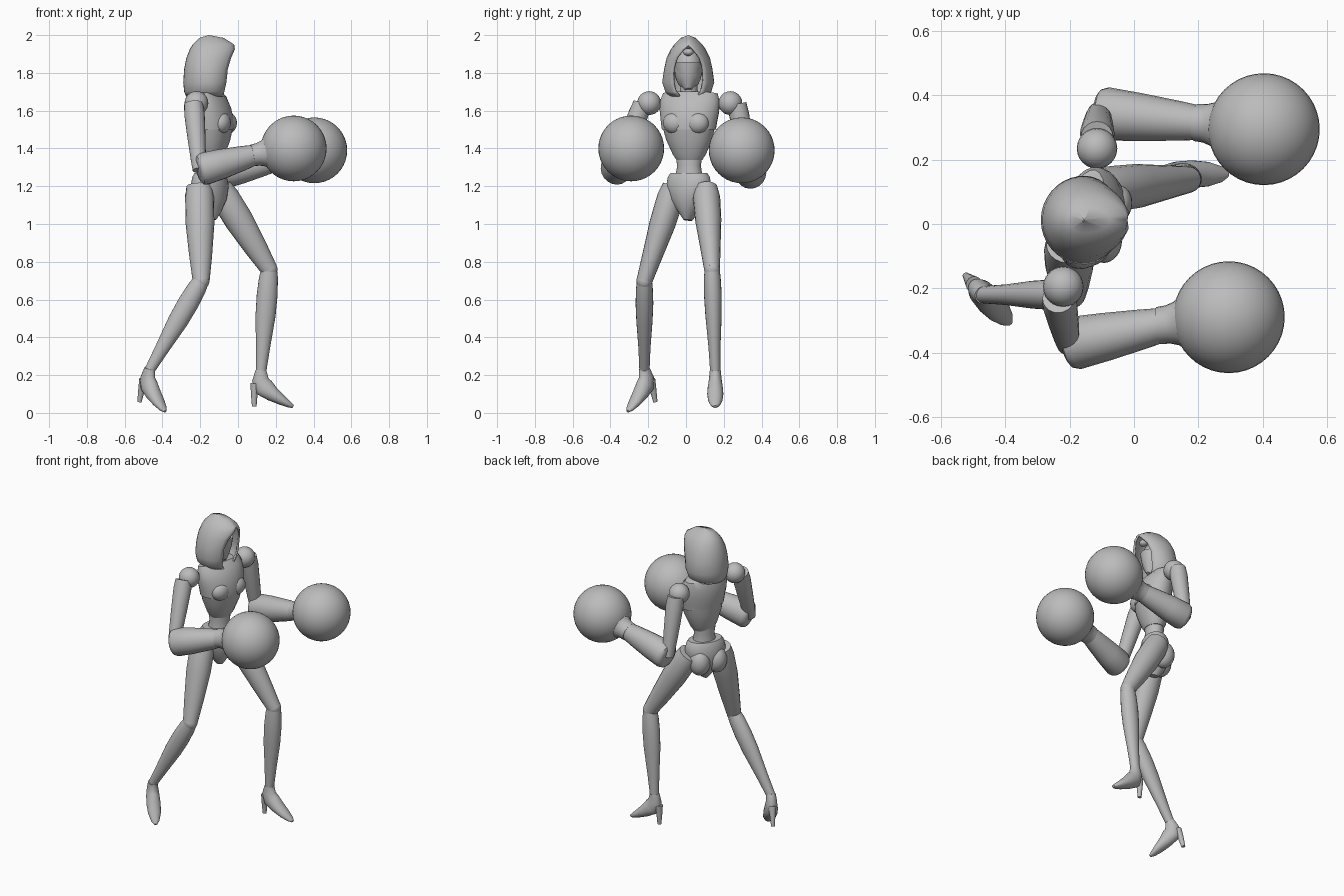
import bpy
import bmesh
from math import cos, sin, pi, radians
from mathutils import Vector, Matrix

default_cube = bpy.data.objects.get("Cube")
if default_cube:
    bpy.data.objects.remove(default_cube, do_unlink=True)

grey = bpy.data.materials.new("plain grey")
grey.use_nodes = True
grey.diffuse_color = (.5, .5, .5, 1)
grey.node_tree.nodes["Principled BSDF"].inputs["Base Color"].default_value = grey.diffuse_color

FORWARD = Vector((1, 0, 0))
UP = Vector((0, 0, 1))


def turned(yaw):
    """Forward direction turned about the vertical."""
    return Matrix.Rotation(radians(yaw), 3, "Z") @ FORWARD


def finish(obj, angle=40):
    obj.data.materials.append(grey)
    bpy.ops.object.select_all(action="DESELECT")
    obj.select_set(True)
    bpy.context.view_layer.objects.active = obj
    bpy.ops.object.shade_smooth_by_angle(angle=radians(angle))
    return obj


def mesh_object(name, bm):
    bmesh.ops.remove_doubles(bm, verts=bm.verts, dist=.0005)
    bmesh.ops.recalc_face_normals(bm, faces=bm.faces)
    mesh = bpy.data.meshes.new(name)
    bm.to_mesh(mesh)
    bm.free()
    obj = bpy.data.objects.new(name, mesh)
    bpy.context.collection.objects.link(obj)
    return finish(obj)


def tube(name, rings, front=FORWARD, sides=20):
    """Loft ellipses given as (centre, side radius, front radius)."""
    bm = bmesh.new()
    loops = []
    for i, (centre, side_r, front_r) in enumerate(rings):
        before = rings[max(i - 1, 0)][0]
        after = rings[min(i + 1, len(rings) - 1)][0]
        along = (after - before).normalized()
        side = along.cross(front).normalized()
        face = side.cross(along)
        loops.append([bm.verts.new(centre + side * side_r * cos(2 * pi * k / sides)
                                   + face * front_r * sin(2 * pi * k / sides))
                      for k in range(sides)])
    for low, high in zip(loops, loops[1:]):
        for k in range(sides):
            n = (k + 1) % sides
            bm.faces.new((low[k], low[n], high[n], high[k]))
    bm.faces.new(loops[0])
    bm.faces.new(loops[-1])
    return mesh_object(name, bm)


def limb(name, start, end, profile, front=FORWARD):
    """Profile rows are (fraction along, side radius, front radius)."""
    return tube(name, [(start.lerp(end, t), a, b) for t, a, b in profile], front)


def body(name, centre, yaw, rows):
    """Rows are (height, forward shift, half width, half depth)."""
    front = turned(yaw)
    return tube(name, [(Vector((*centre, z)) + front * shift, w, d)
                       for z, shift, w, d in rows], front, sides=24)


def ball(name, centre, radii, yaw=0, segments=24):
    bpy.ops.mesh.primitive_uv_sphere_add(segments=segments, ring_count=segments // 2,
                                         radius=1, location=centre)
    obj = bpy.context.object
    obj.name = name
    obj.scale = radii
    obj.rotation_euler.z = radians(yaw)
    return finish(obj)


# Torso, twisted against the pelvis
CHEST_YAW, HIP_YAW = -15, -30
chest_centre, hip_centre = (-.14, .018), (-.15, .015)
body("chest", chest_centre, CHEST_YAW, [
    (1.5, .01, .146, .102), (1.54, .01, .152, .106), (1.6, 0, .162, .1),
    (1.65, -.01, .162, .085), (1.69, -.02, .15, .06), (1.7, -.02, .1, .05)])
body("ribs", chest_centre, CHEST_YAW, [
    (1.34, 0, .07, .055), (1.37, 0, .09, .07), (1.45, .005, .125, .092),
    (1.515, .01, .142, .1)])
body("waist", (-.145, .016), -22, [
    (1.2, 0, .085, .07), (1.26, 0, .072, .06), (1.31, 0, .064, .055), (1.4, 0, .08, .06)])
body("pelvis", hip_centre, HIP_YAW, [
    (1.02, .01, .02, .03), (1.06, .005, .05, .06), (1.13, 0, .1, .088),
    (1.2, 0, .13, .09), (1.25, 0, .12, .08), (1.27, 0, .105, .07)])
body("neck", (-.15, .015), 0, [(1.66, -.01, .055, .05), (1.72, 0, .045, .045),
                              (1.8, 0, .045, .045)])
for side, label in ((1, "left"), (-1, "right")):
    # Rounded plates at the chest and seat
    front = turned(CHEST_YAW)
    across = UP.cross(front)
    ball(label + "_chest_plate", Vector((*chest_centre, 1.535)) + front * .07
         + across * side * .062, (.05, .062, .058), CHEST_YAW)
    front = turned(HIP_YAW)
    across = UP.cross(front)
    ball(label + "_seat", Vector((*hip_centre, 1.14)) - front * .04
         + across * side * .055, (.07, .065, .085), HIP_YAW)

# Head with a mask over the lower face
ball("head", (-.155, .012, 1.82), (.088, .074, .115))
body("face_mask", (-.145, .012), 0, [
    (1.71, .035, .018, .02), (1.74, .02, .042, .05), (1.79, .005, .064, .075),
    (1.85, 0, .078, .085)])
ball("brow_crest", (-.065, .012, 1.91), (.025, .028, .02))


def hood():
    """Open shell; rows are (height, back, front, half width, opening angle)."""
    rows = [(1.675, .12, .09, .1, .5), (1.7, .13, .1, .122, .6), (1.75, .135, .115, .138, .62),
            (1.82, .13, .13, .128, .68), (1.88, .118, .142, .115, .58),
            (1.925, .1, .145, .092, .3), (1.95, .085, .135, .075, 0),
            (1.985, .05, .08, .04, 0), (2, .001, .001, .001, 0)]
    steps = 28
    bm = bmesh.new()
    loops = []
    for z, back, front, width, gap in rows:
        loop = []
        for k in range(steps + 1):
            angle = gap + (2 * pi - 2 * gap) * k / steps
            depth = front if cos(angle) > 0 else back
            loop.append(bm.verts.new((-.155 + depth * cos(angle), .012 + width * sin(angle), z)))
        loops.append(loop)
    for low, high in zip(loops, loops[1:]):
        for k in range(steps):
            bm.faces.new((low[k], low[k + 1], high[k + 1], high[k]))
    obj = mesh_object("hood", bm)
    shell = obj.modifiers.new("cloth thickness", "SOLIDIFY")
    shell.thickness = .012
    shell.offset = -1


hood()

# Arms and round gloves
UPPER_ARM = [(0, .05, .05), (.15, .053, .054), (.5, .047, .048), (.85, .04, .04), (1, .035, .035)]
FOREARM = [(-.02, .06, .06), (.01, .075, .078), (.08, .083, .086), (.4, .075, .08),
           (.8, .062, .065), (1, .054, .055)]
CUFF = [(-.04, .058, .058), (.1, .06, .06), (.22, .068, .068), (.38, .092, .092),
        (.6, .13, .13)]


def arm(label, shoulder, top, elbow, wrist, glove):
    shoulder, top, elbow, wrist, glove = map(Vector, (shoulder, top, elbow, wrist, glove))
    ball(label + "_shoulder", shoulder, (.063,) * 3)
    limb(label + "_upper_arm", top, elbow, UPPER_ARM)
    limb(label + "_forearm", elbow, wrist, FOREARM, UP)
    limb(label + "_glove_cuff", wrist, glove, CUFF, UP)
    ball(label + "_glove", glove, (.174,) * 3, segments=40)


arm("left", (-.115, .235, 1.64), (-.115, .27, 1.635), (-.11, .345, 1.265),
    (.2, .315, 1.335), (.404, .295, 1.39))
arm("right", (-.22, -.195, 1.64), (-.235, -.23, 1.635), (-.205, -.375, 1.285),
    (.085, -.315, 1.365), (.295, -.29, 1.4))

# Legs and heeled shoes
THIGH = [(0, .062, .068), (.12, .072, .076), (.4, .069, .076), (.75, .053, .06), (1, .042, .045)]
SHIN = [(0, .04, .042), (.08, .044, .05), (.25, .047, .055), (.45, .043, .053),
        (.75, .032, .038), (1, .027, .027)]
SHOE = [((0, .01), .029, .029), ((-.004, -.04), .034, .044), ((.015, -.08), .04, .053),
        ((.06, -.115), .043, .04), ((.11, -.148), .038, .027),
        ((.15, -.172), .025, .016), ((.17, -.182), .01, .008)]
HEEL = [((-.03, -.06), .026, .026), ((-.036, -.11), .018, .018), ((-.036, -.182), .011, .012)]


def leg(label, hip, knee, ankle, yaw, pitch):
    hip, knee, ankle = map(Vector, (hip, knee, ankle))
    limb(label + "_thigh", hip, knee, THIGH)
    ball(label + "_knee", knee, (.044, .042, .048))
    limb(label + "_shin", knee, ankle, SHIN)
    pose = (Matrix.Translation(ankle) @ Matrix.Rotation(radians(yaw), 4, "Z")
            @ Matrix.Rotation(radians(pitch), 4, "Y"))
    for part, rows in (("_shoe", SHOE), ("_heel", HEEL)):
        piece = tube(label + part, [(Vector((x, 0, z)), a, b) for (x, z), a, b in rows])
        piece.matrix_world = pose


leg("left", (-.1, .105, 1.19), (.165, .138, .76), (.122, .155, .215), 0, 0)
leg("right", (-.205, -.062, 1.2), (-.195, -.22, .7), (-.468, -.22, .226), -47, 14)
